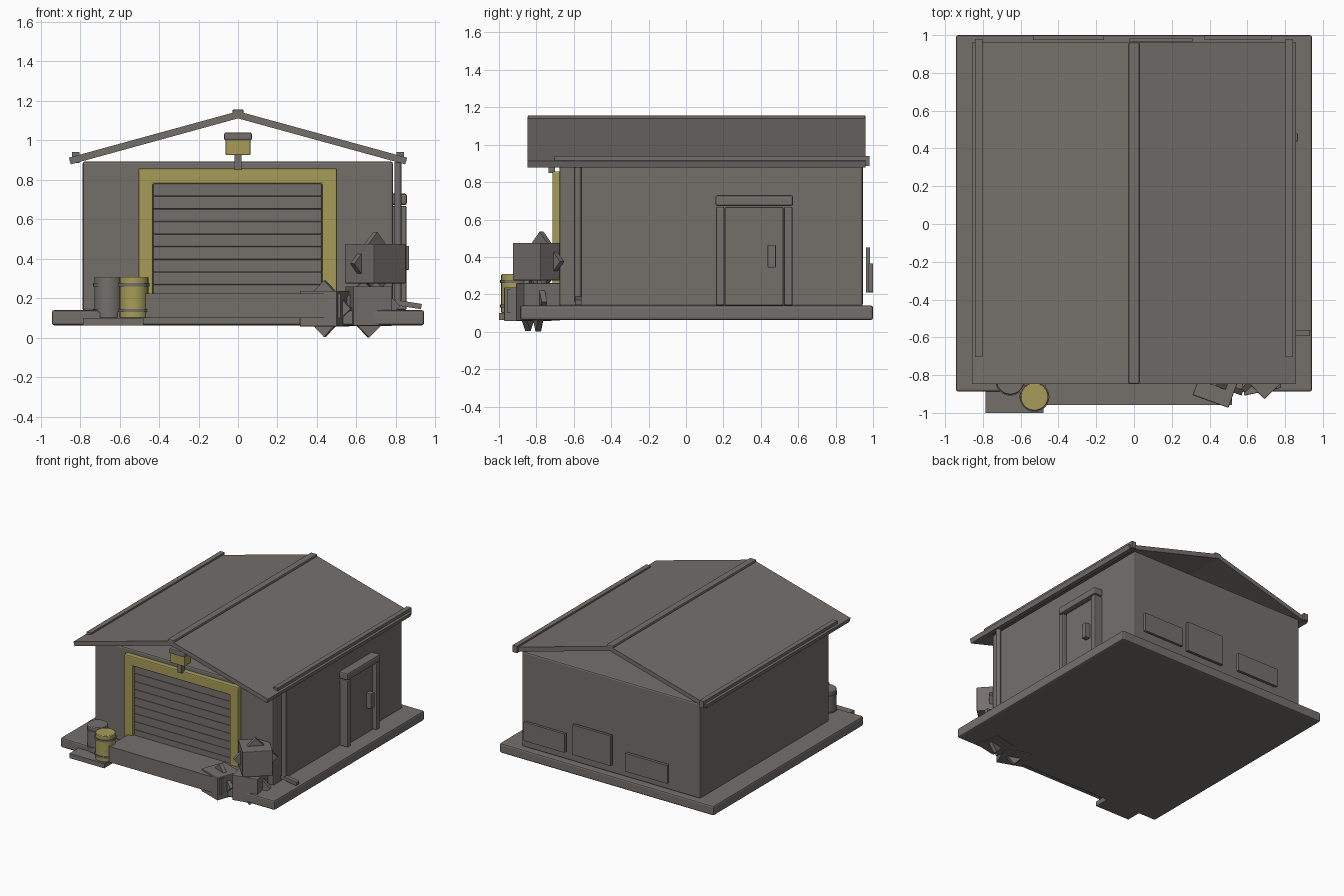
import bpy, bmesh, math
from mathutils import Matrix, Vector

if "Cube" in bpy.data.objects:
    bpy.data.objects.remove(bpy.data.objects["Cube"])


def mat(name, rgb):
    m = bpy.data.materials.new(name)
    m.diffuse_color = (*rgb, 1)
    m.use_nodes = True
    m.node_tree.nodes["Principled BSDF"].inputs["Base Color"].default_value = m.diffuse_color
    return m


GREY = mat("warm_grey", (0.175, 0.16, 0.148))
YELLOW = mat("mustard_yellow", (0.38, 0.335, 0.095))


def finish(name, bm, m, bevel=0.0, smooth=False):
    bmesh.ops.recalc_face_normals(bm, faces=bm.faces)
    me = bpy.data.meshes.new(name)
    bm.to_mesh(me)
    bm.free()
    ob = bpy.data.objects.new(name, me)
    bpy.context.collection.objects.link(ob)
    me.materials.append(m)
    if bevel:
        b = ob.modifiers.new("bevel", 'BEVEL')
        b.width, b.segments = bevel, 2
    if smooth:
        bpy.ops.object.select_all(action='DESELECT')
        ob.select_set(True)
        bpy.context.view_layer.objects.active = ob
        bpy.ops.object.shade_smooth_by_angle(angle=math.radians(40))
    return ob


def box(name, x, y, z, m=GREY, bevel=0.0, rot=None):
    """Box from (min, max) ranges, optionally turned about its centre."""
    c = Vector([(a + b) / 2 for a, b in (x, y, z)])
    s = [b - a for a, b in (x, y, z)]
    bm = bmesh.new()
    bmesh.ops.create_cube(bm, size=1, matrix=Matrix.Translation(c) @ (rot or Matrix()) @ Matrix.Diagonal((*s, 1)))
    return finish(name, bm, m, bevel)


def extrude(name, pts, y0, y1, m=GREY, bevel=0.0):
    """XZ outline extruded along y."""
    bm = bmesh.new()
    f = bm.faces.new([bm.verts.new((x, y0, z)) for x, z in pts])
    r = bmesh.ops.extrude_face_region(bm, geom=[f])
    bmesh.ops.translate(bm, vec=(0, y1 - y0, 0), verts=[v for v in r["geom"] if isinstance(v, bmesh.types.BMVert)])
    return finish(name, bm, m, bevel)


def cyl(name, x, y, z0, z1, r, m=GREY, n=24, bevel=0.0):
    bm = bmesh.new()
    bmesh.ops.create_cone(bm, cap_ends=True, segments=n, radius1=r, radius2=r, depth=z1 - z0,
                          matrix=Matrix.Translation((x, y, (z0 + z1) / 2)))
    return finish(name, bm, m, bevel, True)


# Base slab, wall block, front apron and barrel pad
box("base_slab", (-0.943, 0.943), (-0.887, 1.0), (0.063, 0.14), bevel=0.012)
box("walls", (-0.787, 0.785), (-0.677, 0.945), (0.135, 0.893), bevel=0.012)
box("front_apron", (-0.47, 0.52), (-0.957, -0.68), (0.1, 0.225))
box("barrel_pad", (-0.785, -0.478), (-1.0, -0.70), (0.063, 0.1))

# Open gable roof with ridge cap and gutters
extrude("roof", [(-0.857, 0.912), (0, 1.147), (0.857, 0.912), (0.847, 0.878), (0, 1.111), (-0.847, 0.878)], -0.847, 0.96)
box("ridge_cap", (-0.028, 0.028), (-0.847, 0.96), (1.12, 1.157), bevel=0.008)
for s, side in ((-1, "left"), (1, "right")):
    box(side + "_gutter", sorted((s * 0.803, s * 0.841)), (-0.703, 0.98), (0.885, 0.94))

# Roller door with slats and yellow surround
extrude("door_frame", [(-0.505, 0.14), (-0.505, 0.858), (0.502, 0.858), (0.502, 0.14),
                       (0.425, 0.14), (0.425, 0.78), (-0.43, 0.78), (-0.43, 0.14)], -0.715, -0.67, YELLOW, 0.008)
for i in range(10):
    top = 0.78 - i * 0.064
    box("door_slat_%d" % (i + 1), (-0.43, 0.425), (-0.695, -0.67), (top - 0.064, top), bevel=0.006)

# Lamp over the door
box("lamp_post", (-0.018, 0.018), (-0.735, -0.70), (0.85, 0.93))
box("lamp_lens", (-0.063, 0.063), (-0.763, -0.68), (0.925, 1.005), YELLOW, 0.006)
box("lamp_hood", (-0.07, 0.07), (-0.768, -0.674), (1.0, 1.04), bevel=0.008)

# Side door
box("side_door", (0.77, 0.825), (0.21, 0.52), (0.14, 0.667), bevel=0.006)
box("side_door_post_front", (0.77, 0.853), (0.16, 0.205), (0.14, 0.668), bevel=0.008)
box("side_door_post_back", (0.77, 0.853), (0.523, 0.57), (0.14, 0.668), bevel=0.008)
box("side_door_lintel", (0.77, 0.856), (0.157, 0.573), (0.672, 0.73), bevel=0.012)
box("side_door_handle", (0.82, 0.867), (0.437, 0.48), (0.343, 0.465), bevel=0.005)

# Downpipe and spout
cyl("downpipe", 0.81, -0.577, 0.16, 0.89, 0.018, n=12)
box("downpipe_spout", (0.79, 0.93), (-0.593, -0.56), (0.155, 0.182), rot=Matrix.Rotation(math.radians(9), 4, 'Y'))

# Back wall patches
box("back_patch_left", (-0.535, -0.16), (0.975, 0.999), (0.21, 0.355))
box("back_patch_middle", (-0.025, 0.31), (0.963, 0.985), (0.21, 0.45))
box("back_patch_right", (0.37, 0.73), (0.977, 0.999), (0.215, 0.365))

# Barrels with hoops
for name, x, y, m in (("grey_barrel", -0.655, -0.83, GREY), ("yellow_barrel", -0.527, -0.915, YELLOW)):
    cyl(name, x, y, 0.1, 0.308, 0.073, m, bevel=0.005)
    for i, z in enumerate((0.138, 0.268)):
        cyl("%s_hoop_%d" % (name, i + 1), x, y, z - 0.008, z + 0.008, 0.079)

# Crates, each with a diamond plate whose corners poke through
for name, x, y, z, size, h, turn, reach in (("upper_crate", 0.695, -0.772, 0.375, 0.22, 0.2, 43, 0.16),
                                            ("lower_crate", 0.662, -0.79, 0.16, 0.2, 0.2, 12, 0.16),
                                            ("sunken_crate", 0.44, -0.845, 0.147, 0.2, 0.18, -20, 0.143)):
    spin = Matrix.Rotation(math.radians(turn), 4, 'Z')
    a = size / 2
    box(name, (x - a, x + a), (y - a, y + a), (z - h / 2, z + h / 2), rot=spin, bevel=0.004)
    d = reach / math.sqrt(2)
    box(name + "_brace", (x - d, x + d), (y - 0.015, y + 0.015), (z - d, z + d),
        rot=spin @ Matrix.Rotation(math.radians(45), 4, 'Y'))
